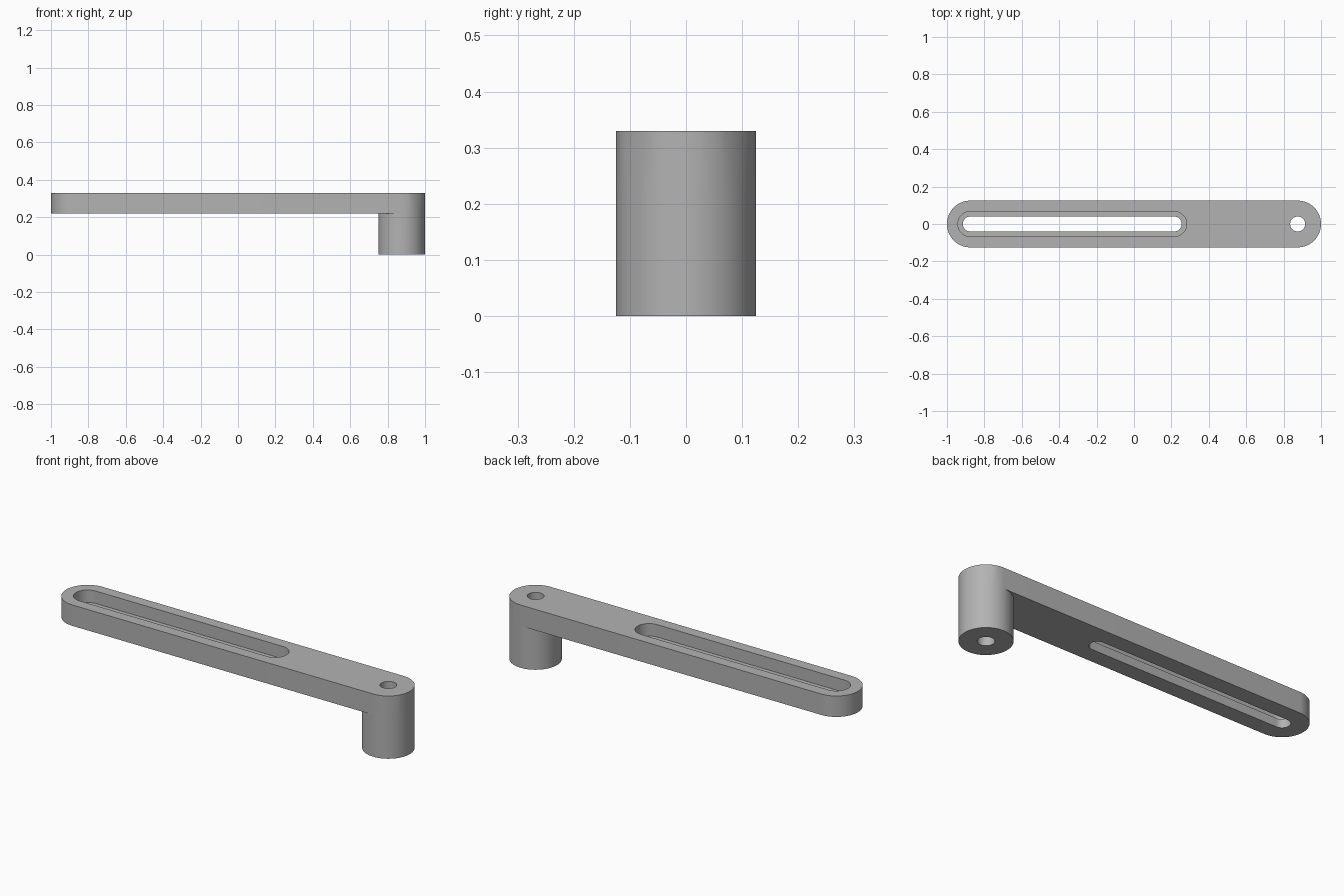
import bpy
import bmesh
import math

# Remove the default cube
cube = bpy.data.objects.get("Cube")
if cube:
    bpy.data.objects.remove(cube, do_unlink=True)

HEIGHT = 0.33
ARM_BOTTOM = 0.22
LEDGE = 0.265
PIVOT_X = 0.875
SLOT_END = 0.215
RADIUS = 0.125
SEGMENTS = 32

grey = bpy.data.materials.new("plain grey")
grey.use_nodes = True
colour = (0.45, 0.45, 0.45, 1)
grey.diffuse_color = colour
grey.node_tree.nodes["Principled BSDF"].inputs["Base Color"].default_value = colour


def rounded_bar(name, x0, x1, radius, z0, z1):
    """Extruded bar with half-round ends; a cylinder when x0 equals x1."""
    points = []
    for cx, start in ((x1, -math.pi / 2), (x0, math.pi / 2)):
        for i in range(SEGMENTS + 1):
            a = start + math.pi * i / SEGMENTS
            points.append((cx + radius * math.cos(a), radius * math.sin(a), z0))
    bm = bmesh.new()
    base = bm.faces.new([bm.verts.new(p) for p in points])
    top = bmesh.ops.extrude_face_region(bm, geom=[base])["geom"]
    moved = [v for v in top if isinstance(v, bmesh.types.BMVert)]
    bmesh.ops.translate(bm, verts=moved, vec=(0, 0, z1 - z0))
    bmesh.ops.remove_doubles(bm, verts=bm.verts, dist=1e-5)
    bmesh.ops.recalc_face_normals(bm, faces=bm.faces)
    mesh = bpy.data.meshes.new(name)
    bm.to_mesh(mesh)
    bm.free()
    mesh.materials.append(grey)
    obj = bpy.data.objects.new(name, mesh)
    bpy.context.collection.objects.link(obj)
    return obj


def combine(target, tool, operation):
    """Apply a boolean, then discard the tool object."""
    tool.hide_render = True
    bpy.context.view_layer.objects.active = target
    mod = target.modifiers.new(tool.name, "BOOLEAN")
    mod.operation = operation
    mod.solver = "EXACT"
    mod.object = tool
    bpy.ops.object.modifier_apply(modifier=mod.name)
    bpy.data.objects.remove(tool, do_unlink=True)


# Flat arm with the round boss below its end
arm = rounded_bar("slotted_arm", -PIVOT_X, PIVOT_X, RADIUS, ARM_BOTTOM, HEIGHT)
boss = rounded_bar("boss", PIVOT_X, PIVOT_X, RADIUS, 0, HEIGHT)
combine(arm, boss, "UNION")

# Stepped slot and pivot hole
cuts = (
    ("slot_recess", -PIVOT_X, SLOT_END, 0.067, LEDGE),
    ("slot_through", -PIVOT_X, SLOT_END, 0.04, 0.1),
    ("pivot_hole", PIVOT_X, PIVOT_X, 0.04, -0.1),
)
for name, x0, x1, radius, bottom in cuts:
    combine(arm, rounded_bar(name, x0, x1, radius, bottom, HEIGHT + 0.1), "DIFFERENCE")

# Smooth round walls, crisp rims
bpy.ops.object.select_all(action="DESELECT")
arm.select_set(True)
bpy.context.view_layer.objects.active = arm
bpy.ops.object.shade_smooth_by_angle(angle=math.radians(30))
